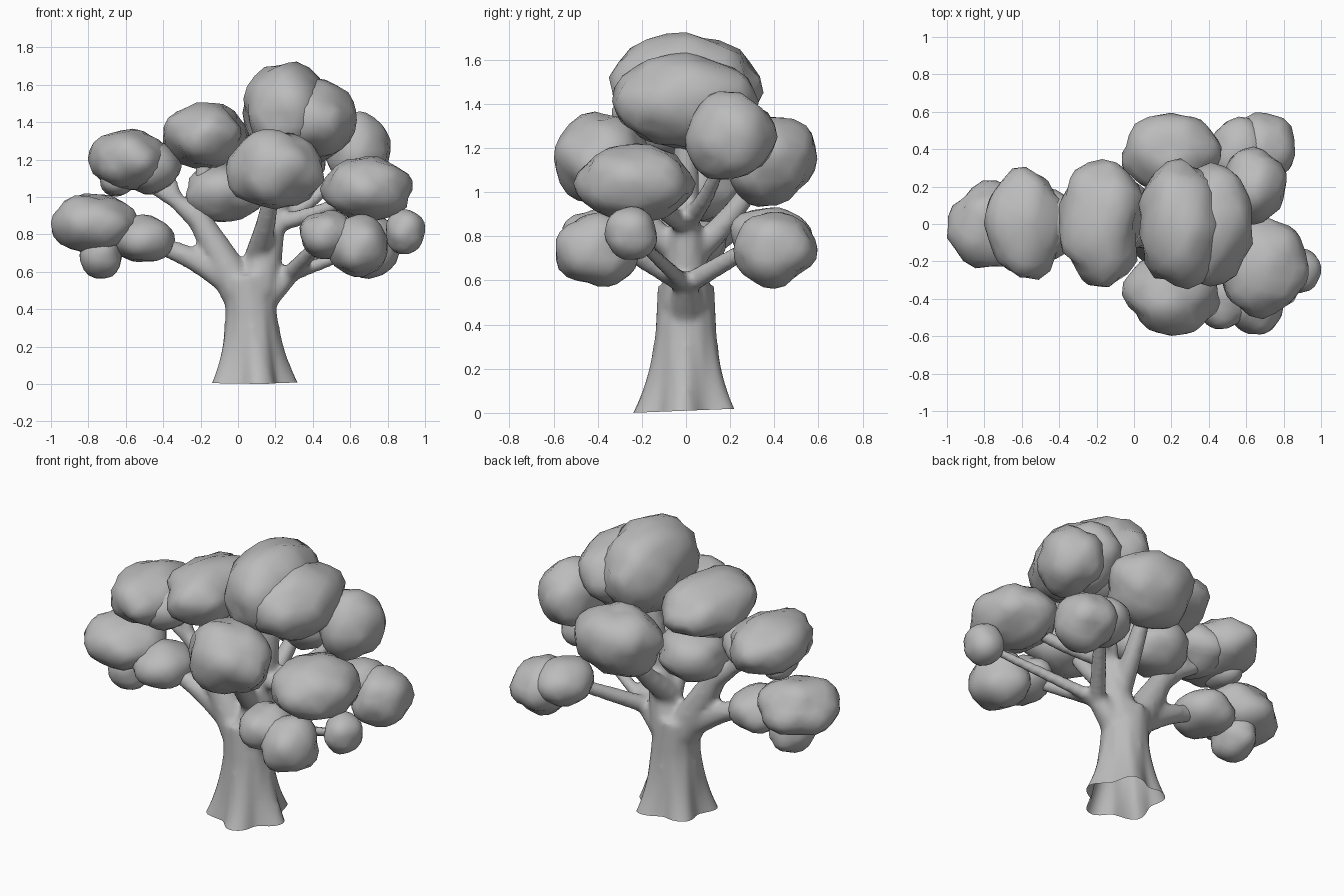
import bpy, bmesh, math
from mathutils import Vector, noise

cube = bpy.data.objects.get("Cube")
if cube:
    bpy.data.objects.remove(cube, do_unlink=True)

grey = bpy.data.materials.new("plain_grey")
grey.use_nodes = True
grey.diffuse_color = (0.5, 0.5, 0.5, 1)
grey.node_tree.nodes["Principled BSDF"].inputs["Base Color"].default_value = grey.diffuse_color


def activate(obj):
    bpy.ops.object.select_all(action='DESELECT')
    obj.select_set(True)
    bpy.context.view_layer.objects.active = obj


def add_object(name, bm):
    mesh = bpy.data.meshes.new(name)
    bm.to_mesh(mesh)
    bm.free()
    mesh.materials.append(grey)
    obj = bpy.data.objects.new(name, mesh)
    bpy.context.collection.objects.link(obj)
    activate(obj)
    bpy.ops.object.shade_smooth_by_angle(angle=math.radians(50))


def lobe(x, y, z, width, depth, height):
    return Vector((x, y, z)), Vector((width, depth, height))


# Leaf clump: overlapping ellipsoid lobes swollen into billows
def leaf_clump(name, *lobes):
    bm = bmesh.new()
    for centre, radii in lobes:
        for v in bmesh.ops.create_icosphere(bm, subdivisions=3, radius=1)["verts"]:
            spot = centre + v.co * radii
            cell = noise.voronoi(spot * 6.5)[0][0]
            swell = 1.09 - 0.26 * cell * cell + 0.04 * noise.noise(spot * 5)
            v.co = centre + v.co * radii * swell
    add_object(name + "_leaves", bm)
    return lobes[0][0]


crown = leaf_clump("crown", lobe(.25, 0, 1.45, .23, .34, .26), lobe(.41, 0, 1.41, .22, .32, .21))
crown_left = leaf_clump("crown_left", lobe(.64, .2, 1.25, .17, .2, .2))
crown_right = leaf_clump("crown_right", lobe(-.17, 0, 1.33, .23, .33, .17))
outer_right = leaf_clump("outer_right", lobe(-.58, 0, 1.2, .21, .29, .16),
                         lobe(-.46, 0, 1.16, .15, .2, .14), lobe(-.65, 0, 1.08, .09, .12, .08))
low_right = leaf_clump("low_right", lobe(-.51, 0, .77, .17, .18, .13),
                       lobe(-.77, 0, .86, .23, .23, .16), lobe(-.73, 0, .69, .12, .15, .12))
leaf_clump("centre", lobe(-.08, .05, 1.02, .21, .2, .15))
outer_left = leaf_clump("outer_left", lobe(.69, -.23, 1.04, .23, .26, .17))
small_left = leaf_clump("small_left", lobe(.89, -.25, .81, .11, .12, .115))
pairs = []
for side, s in (("front", -1), ("back", 1)):
    middle = leaf_clump("middle_" + side, lobe(.2, s * .38, 1.15, .26, .21, .21))
    low = leaf_clump("low_left_" + side, lobe(.48 + .04 * (s + 1), s * .38, .8, .15, .18, .13),
                     lobe(.67 + .03 * s, s * .4, .74, .16, .19, .165))
    pairs.append((middle, low))

# Trunk and limbs: bevelled curves that taper and bow upward or down
curve = bpy.data.curves.new("trunk_and_limbs", 'CURVE')
curve.dimensions = '3D'
curve.bevel_depth = 1
curve.bevel_resolution = 4
curve.resolution_u = 6
curve.use_fill_caps = True


def limb(start, end, thick, thin, bow=0):
    spline = curve.splines.new('BEZIER')
    spline.bezier_points.add(2)
    middle = (start + end) / 2 + Vector((0, 0, bow))
    for p, co, r in zip(spline.bezier_points, (start, middle, end),
                        (thick, (thick + thin) / 2, thin)):
        p.co, p.radius = co, r
        p.handle_left_type = p.handle_right_type = 'AUTO'


foot = Vector((.08, 0, -.06))
waist = Vector((.07, 0, .38))
crotch = Vector((.05, 0, .58))
fork_right = Vector((-.2, 0, .87))
twig_right = Vector((-.33, 0, .98))
fork_left = Vector((.19, 0, .85))
fork_low = Vector((.27, 0, .58))

limb(foot, waist, .17, .14)
limb(waist, crotch, .14, .13)
limb(Vector((.01, 0, .5)), fork_right, .11, .065)
limb(fork_right, twig_right, .065, .045)
limb(twig_right, outer_right, .045, .03, -.03)
limb(twig_right, Vector((-.38, 0, 1.15)), .04, .03)
limb(fork_right, crown_right, .055, .04)
limb(Vector((.1, 0, .5)), fork_left, .12, .065)
limb(fork_left, crown, .065, .05)
limb(Vector((0, 0, .52)), low_right, .08, .04, .03)
limb(Vector((.12, 0, .45)), fork_low, .09, .055)
limb(fork_low, small_left, .04, .025)
limb(fork_left, outer_left, .05, .03, -.02)
limb(fork_left, crown_left, .05, .025, -.05)
for middle, low in pairs:
    limb(crotch.lerp(fork_left, .4), middle, .07, .035, -.04)
    limb(fork_low, low, .05, .035)

tree = bpy.data.objects.new("trunk_and_limbs", curve)
bpy.context.collection.objects.link(tree)

# Fuse the limbs into one smooth skin
activate(tree)
bpy.ops.object.convert(target='MESH')
tree = bpy.context.object
remesh = tree.modifiers.new("fuse", 'REMESH')
remesh.mode = 'VOXEL'
remesh.voxel_size = 0.018
tree.modifiers.new("soften", 'SMOOTH').iterations = 6
bpy.ops.object.convert(target='MESH')
tree = bpy.context.object

# Flare the foot into root lobes and cut it open underneath
bm = bmesh.new()
bm.from_mesh(tree.data)
for v in bm.verts:
    flare = max(0, 1 - v.co.z / 0.4)
    if flare:
        out = Vector((v.co.x - foot.x, v.co.y, 0))
        root = math.cos(5 * math.atan2(out.y, out.x) + 0.5)
        v.co += out * flare * (flare * (0.32 + 0.14 * root) + 0.05 * root)
bmesh.ops.bisect_plane(bm, geom=bm.verts[:] + bm.edges[:] + bm.faces[:],
                       plane_co=(foot.x, 0, 0.01), plane_no=(0, -0.04, 1), clear_inner=True)
bpy.data.objects.remove(tree, do_unlink=True)
add_object("trunk_and_limbs", bm)
